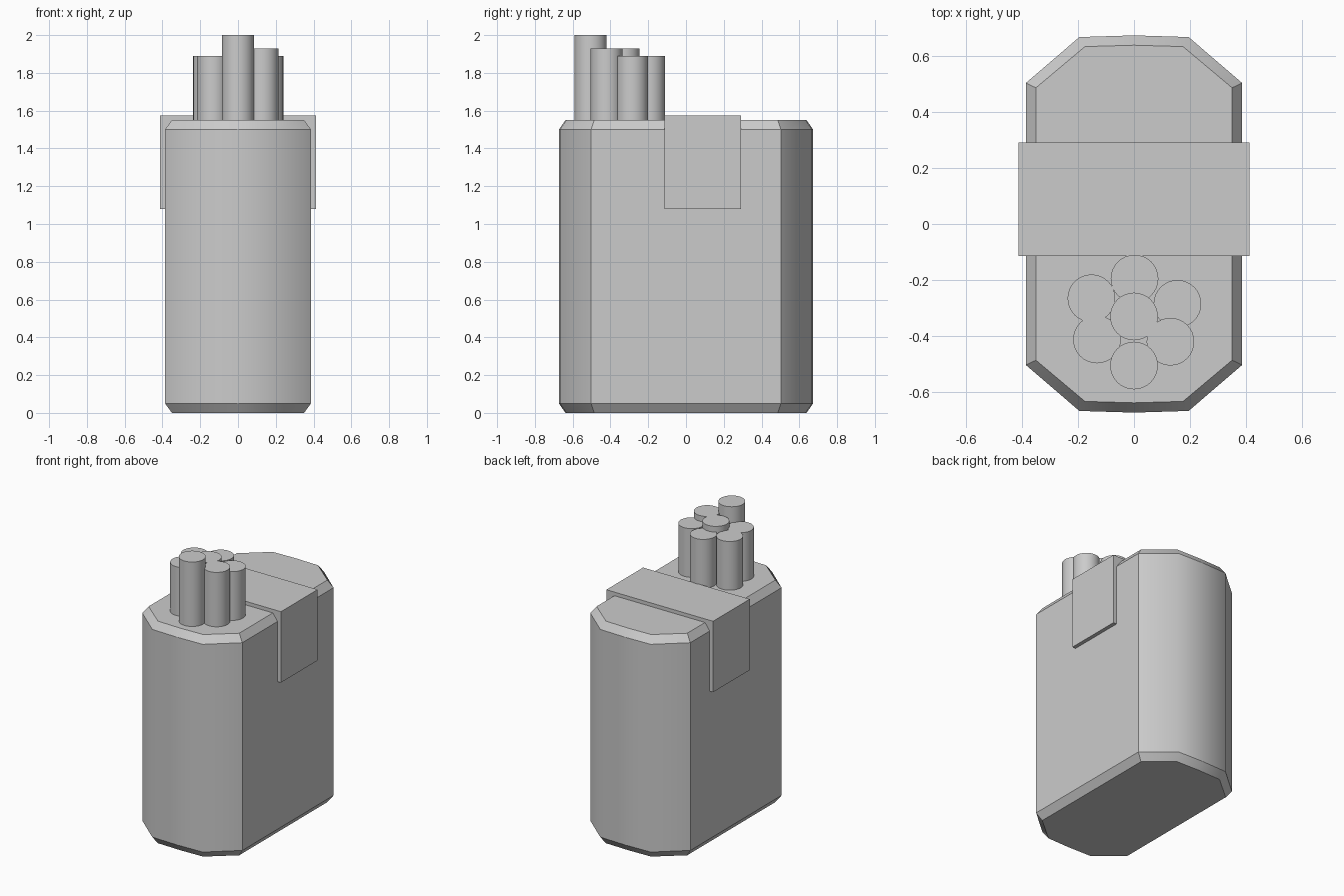
import bpy, bmesh, math

if "Cube" in bpy.data.objects:
    bpy.data.objects.remove(bpy.data.objects["Cube"])


def finish(bm, name):
    bmesh.ops.recalc_face_normals(bm, faces=bm.faces)
    mesh = bpy.data.meshes.new(name)
    bm.to_mesh(mesh)
    bm.free()
    obj = bpy.data.objects.new(name, mesh)
    bpy.context.collection.objects.link(obj)
    return obj


def mirrored_outline(corner, shoulder, mid):
    # ten-sided outline, mirrored in x and y
    (cx, cy), (sx, sy) = corner, shoulder
    half = [(cx, cy), (sx, sy), (0, mid), (-sx, sy), (-cx, cy)]
    return half + [(-x, -y) for x, y in half]


# packet body: chamfered bottom, straight wall, chamfered top
wide = mirrored_outline((0.386, 0.503), (0.195, 0.667), 0.673)
narrow = mirrored_outline((0.35, 0.486), (0.175, 0.633), 0.638)
bm = bmesh.new()
rings = [[bm.verts.new((x, y, z)) for x, y in outline]
         for outline, z in ((narrow, 0), (wide, 0.05), (wide, 1.5), (narrow, 1.55))]
for low, high in zip(rings, rings[1:]):
    for i in range(10):
        j = (i + 1) % 10
        bm.faces.new((low[i], low[j], high[j], high[i])).smooth = True
bm.faces.new(rings[0])
bm.faces.new(rings[-1])
# only the upright edges inside the rounded ends stay soft
for e in bm.edges:
    a, b = e.verts
    e.smooth = abs(a.co.z - b.co.z) > 0.01 and abs(a.co.x) < 0.3
finish(bm, "packet_body")

# seal strip folded over the top and down both sides
outer = [(-0.412, 1.08), (-0.412, 1.575), (0.412, 1.575), (0.412, 1.08)]
inner = [(0.365, 1.08), (0.365, 1.525), (-0.365, 1.525), (-0.365, 1.08)]
bm = bmesh.new()
face = bm.faces.new([bm.verts.new((x, -0.115, z)) for x, z in outer + inner])
ext = bmesh.ops.extrude_face_region(bm, geom=[face], use_keep_orig=True)
moved = [g for g in ext["geom"] if isinstance(g, bmesh.types.BMVert)]
bmesh.ops.translate(bm, verts=moved, vec=(0, 0.405, 0))
finish(bm, "seal_strip")

# sticks poking out of the packet: x, y, top height
sticks = [(0, -0.505, 2.0), (0.13, -0.42, 1.93), (0, -0.33, 1.93),
          (0.155, -0.285, 1.89), (0.002, -0.195, 1.89),
          (-0.152, -0.265, 1.89), (-0.132, -0.412, 1.89)]
for n, (x, y, top) in enumerate(sticks, 1):
    base = 1.5
    bpy.ops.mesh.primitive_cylinder_add(vertices=32, radius=0.085, depth=top - base,
                                        location=(x, y, (top + base) / 2))
    bpy.context.object.name = f"stick_{n}"
    bpy.ops.object.shade_smooth_by_angle(angle=math.radians(30))
